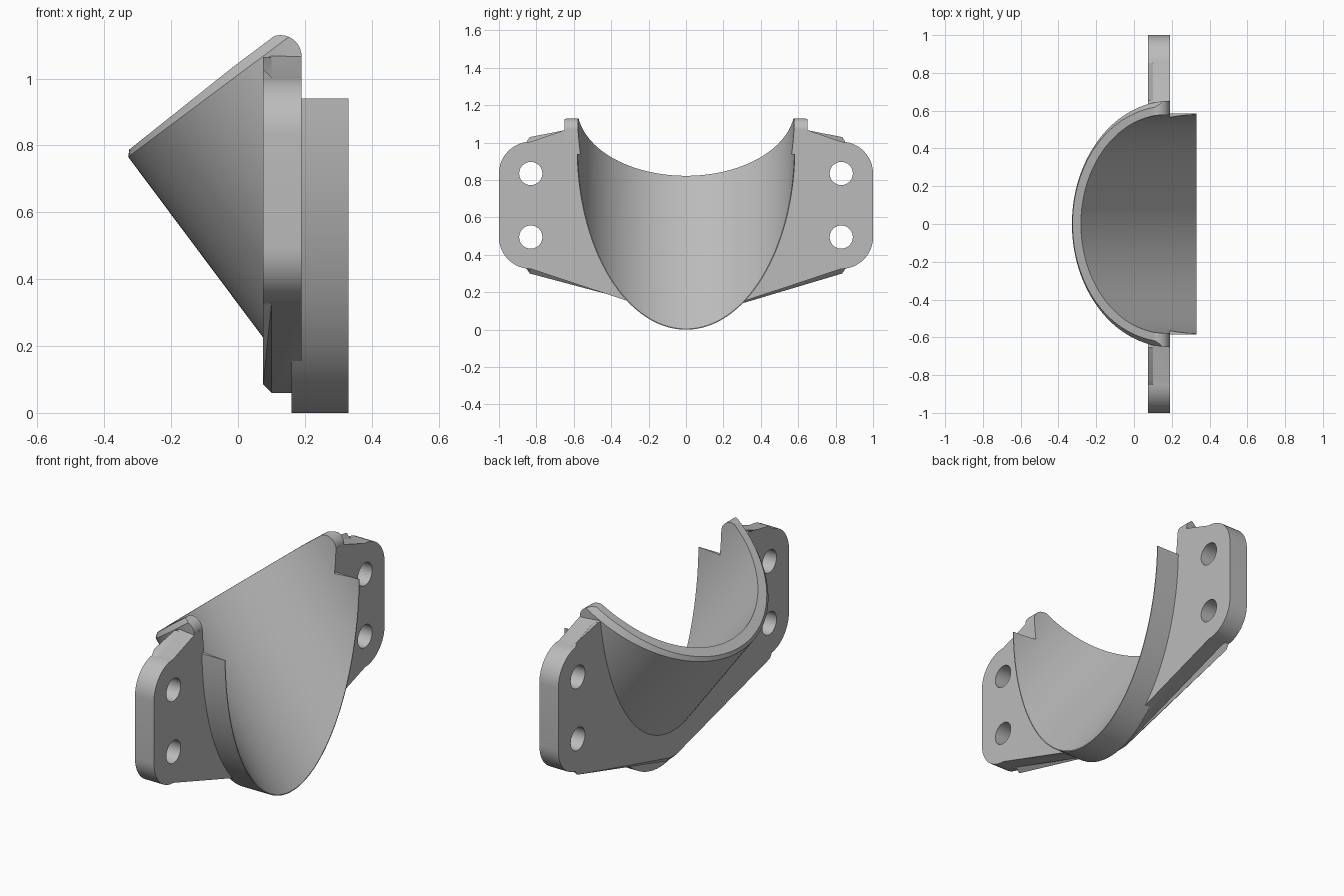
import bpy, bmesh, math
from mathutils import Vector

default = bpy.data.objects.get("Cube")
if default:
    bpy.data.objects.remove(default, do_unlink=True)

grey = bpy.data.materials.new("plain_grey")
grey.use_nodes = True
colour = (0.5, 0.5, 0.5, 1)
grey.diffuse_color = colour
grey.node_tree.nodes["Principled BSDF"].inputs["Base Color"].default_value = colour

BACK = 0.19                                  # mounting plane
TILT = math.atan2(0.83, 0.62)                # steepness of the chute
ALONG = Vector((math.cos(TILT), 0, -math.sin(TILT)))
ACROSS = Vector((math.sin(TILT), 0, math.cos(TILT)))
AXIS = ACROSS * 0.847
RIM = -0.838
R_IN, R_OUT = 0.58, 0.652


def finish(name, bm):
    bmesh.ops.recalc_face_normals(bm, faces=bm.faces)
    mesh = bpy.data.meshes.new(name)
    bm.to_mesh(mesh)
    bm.free()
    obj = bpy.data.objects.new(name, mesh)
    bpy.context.collection.objects.link(obj)
    mesh.materials.append(grey)
    return obj


def prism(name, outline, place, low, high, chamfer=0):
    """Extrude a 2D outline; optionally chamfer the edge of the low end."""
    bm = bmesh.new()
    a, b = [[bm.verts.new(place(u, v, w)) for u, v in outline] for w in (low, high)]
    cap = bm.faces.new(a)
    bm.faces.new(b)
    for i in range(len(a)):
        j = (i + 1) % len(a)
        bm.faces.new((a[i], a[j], b[j], b[i]))
    if chamfer:
        bmesh.ops.bevel(bm, geom=list(cap.edges), offset=chamfer, segments=1,
                        profile=0.5, affect='EDGES')
    return finish(name, bm)


def tilted_round(name, sections, steps=160):
    """Solid of (radius, distance) rings along the chute axis."""
    bm = bmesh.new()
    rings = []
    for r, t in sections:
        ring = []
        for i in range(steps):
            a = math.tau * i / steps
            ring.append(bm.verts.new(AXIS + ALONG * t + ACROSS * r * math.cos(a)
                                     + Vector((0, r * math.sin(a), 0))))
        rings.append(ring)
    for a, b in zip(rings, rings[1:]):
        for i in range(steps):
            j = (i + 1) % steps
            bm.faces.new((a[i], a[j], b[j], b[i]))
    bm.faces.new(rings[0])
    bm.faces.new(rings[-1])
    return finish(name, bm)


def arc(cx, cy, rx, ry, start, end, steps):
    return [(cx + rx * math.cos(math.radians(start + (end - start) * i / steps)),
             cy + ry * math.sin(math.radians(start + (end - start) * i / steps)))
            for i in range(steps + 1)]


def combine(target, other, operation):
    mod = target.modifiers.new(operation.title(), 'BOOLEAN')
    mod.operation = operation
    mod.solver = 'EXACT'
    mod.object = other
    bpy.context.view_layer.objects.active = target
    bpy.ops.object.modifier_apply(modifier=mod.name)
    bpy.data.objects.remove(other, do_unlink=True)


def facing_x(u, v, w):
    return (w, u, v)


def facing_y(u, v, w):
    return (u, w, v)


# Outer shell of the chute, with chamfered rim
chute = tilted_round("chute_bracket", [(R_OUT - 0.028, RIM), (R_OUT, RIM + 0.028), (R_OUT, 0.6)])

# Trim to the mounting plane with rounded top tips
trim = prism("trim", [(-0.8, 0), (BACK, 0)] + arc(BACK - 0.063, 1.067, 0.063, 0.063, 0, 90 + 36.8, 14)
             + [(-0.8, 0.41)], facing_y, -1, 1)
combine(chute, trim, 'INTERSECT')

# Chamfered mounting flange with rounded ears
ear = ([(0.03, 0.06)] + arc(0.83, 0.495, 0.17, 0.17, -90, 0, 12)
       + arc(0.83, 0.835, 0.17, 0.17, 0, 90, 12) + [(0.655, 1.065), (0.6, 1.075)])
outline = ear + [(-y, z) for y, z in reversed(ear)]
combine(chute, prism("flange", outline, facing_x, 0.075, BACK, 0.025), 'UNION')

# Lip projecting past the mounting plane
lip = arc(0, 0.968, 0.584, 0.968, 181.65, 358.35, 96)
combine(chute, prism("lip", lip, facing_x, BACK - 0.03, 0.33), 'UNION')

# Hollow channel
combine(chute, tilted_round("channel", [(R_IN, -2), (R_IN, 1.5)]), 'DIFFERENCE')

# Bolt holes
for side in (-1, 1):
    for z in (0.495, 0.835):
        hole = prism("hole", arc(side * 0.83, z, 0.062, 0.062, 0, 350, 35), facing_x, -0.1, 0.4)
        combine(chute, hole, 'DIFFERENCE')

bpy.ops.object.select_all(action='DESELECT')
chute.select_set(True)
bpy.context.view_layer.objects.active = chute
bpy.ops.object.shade_smooth_by_angle(angle=math.radians(25))
